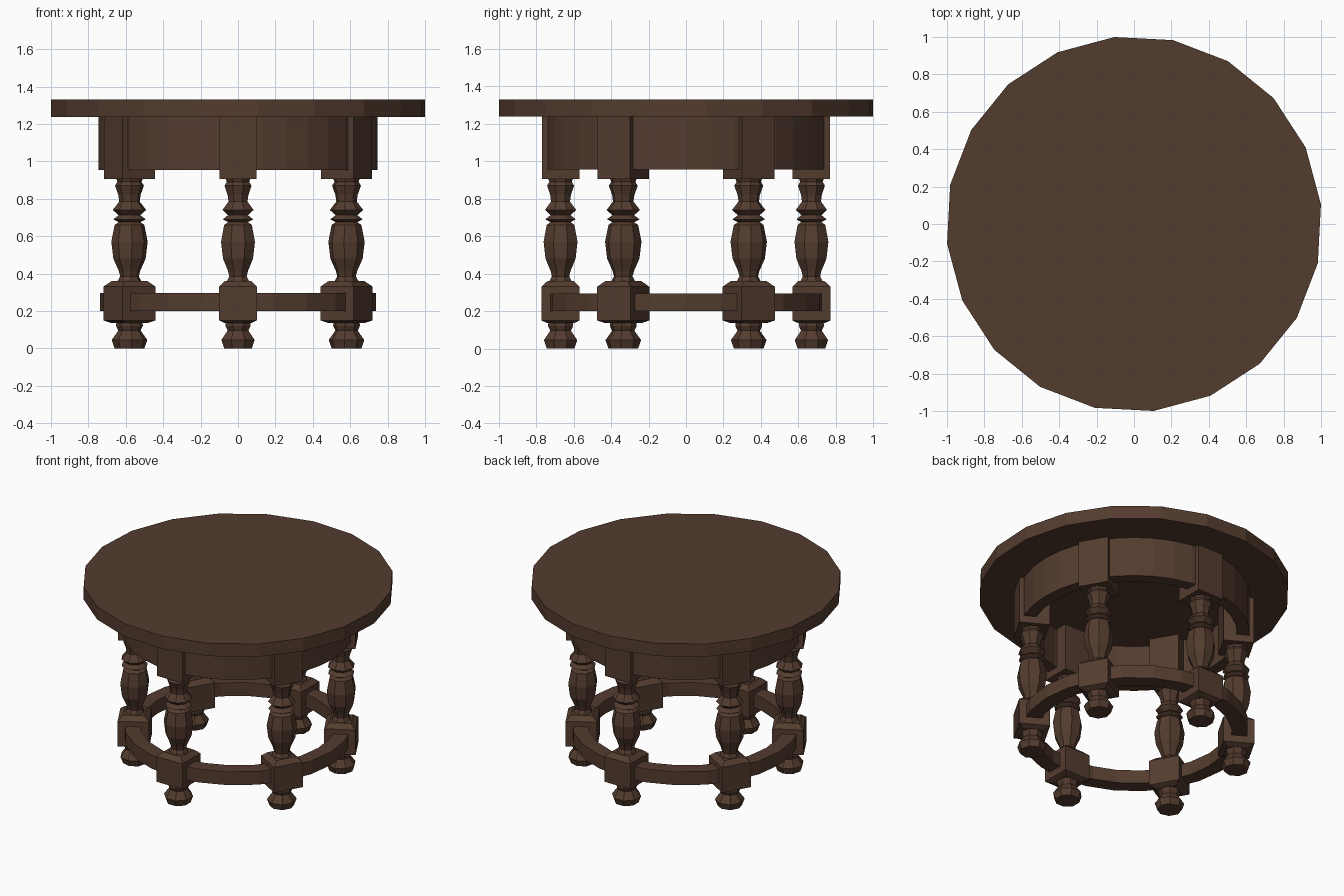
import bpy, bmesh, math
from mathutils import Matrix

if "Cube" in bpy.data.objects:
    bpy.data.objects.remove(bpy.data.objects["Cube"])

wood = bpy.data.materials.new("dark brown wood")
wood.diffuse_color = (0.088, 0.045, 0.028, 1)
wood.use_nodes = True
wood.node_tree.nodes["Principled BSDF"].inputs["Base Color"].default_value = wood.diffuse_color


def finish(name, bm):
    bmesh.ops.recalc_face_normals(bm, faces=bm.faces)
    me = bpy.data.meshes.new(name)
    bm.to_mesh(me)
    bm.free()
    me.materials.append(wood)
    ob = bpy.data.objects.new(name, me)
    bpy.context.collection.objects.link(ob)
    return ob


def lathe(bm, profile, n, offset=0.0, closed=False):
    """Revolve (radius, z) points around z; closed makes a hollow ring."""
    rings = []
    for r, z in profile:
        rings.append([bm.verts.new((r * math.cos(offset + 2 * math.pi * i / n),
                                    r * math.sin(offset + 2 * math.pi * i / n), z))
                      for i in range(n)])
    pairs = list(zip(rings, rings[1:]))
    if closed:
        pairs.append((rings[-1], rings[0]))
    for a, b in pairs:
        for i in range(n):
            j = (i + 1) % n
            bm.faces.new((a[i], a[j], b[j], b[i]))
    if not closed:
        bm.faces.new(rings[0][::-1])
        bm.faces.new(rings[-1])


def ring(name, r_in, r_out, z0, z1, n):
    bm = bmesh.new()
    lathe(bm, [(r_in, z0), (r_out, z0), (r_out, z1), (r_in, z1)], n, 0, True)
    return finish(name, bm)


# twenty-sided table top
bm = bmesh.new()
lathe(bm, [(1.005, 1.238), (1.005, 1.33)], 20, math.radians(6))
finish("table_top", bm)

# curved apron and lower stretcher
ring("apron", 0.665, 0.747, 0.955, 1.24, 36)
ring("stretcher", 0.635, 0.737, 0.20, 0.295, 24)

# turned sections: foot, baluster with two rings, neck
FOOT = [(0.08, 0.0), (0.096, 0.045), (0.06, 0.095), (0.072, 0.12), (0.07, 0.15)]
SHAFT = [(0.07, 0.35), (0.05, 0.385), (0.058, 0.415), (0.087, 0.48), (0.098, 0.57),
         (0.08, 0.66), (0.058, 0.675), (0.088, 0.69), (0.058, 0.712), (0.09, 0.74),
         (0.055, 0.785), (0.06, 0.82), (0.078, 0.87), (0.065, 0.89), (0.075, 0.915)]
S = math.sqrt(2)
LOWER = [(0.07 * S, 0.135), (0.102 * S, 0.15), (0.102 * S, 0.33), (0.07 * S, 0.36)]
UPPER = [(0.1 * S, 0.905), (0.1 * S, 1.24)]

# six legs around the circle, square blocks facing outward
for k in range(6):
    bm = bmesh.new()
    lathe(bm, FOOT, 8, math.pi / 8)
    lathe(bm, SHAFT, 8, math.pi / 8)
    lathe(bm, LOWER, 4, math.pi / 4)
    lathe(bm, UPPER, 4, math.pi / 4)
    turn = Matrix.Rotation(math.radians(30 + 60 * k), 4, 'Z')
    bmesh.ops.transform(bm, matrix=turn @ Matrix.Translation((0.67, 0, 0)), verts=bm.verts)
    finish(f"leg_{k + 1}", bm)
